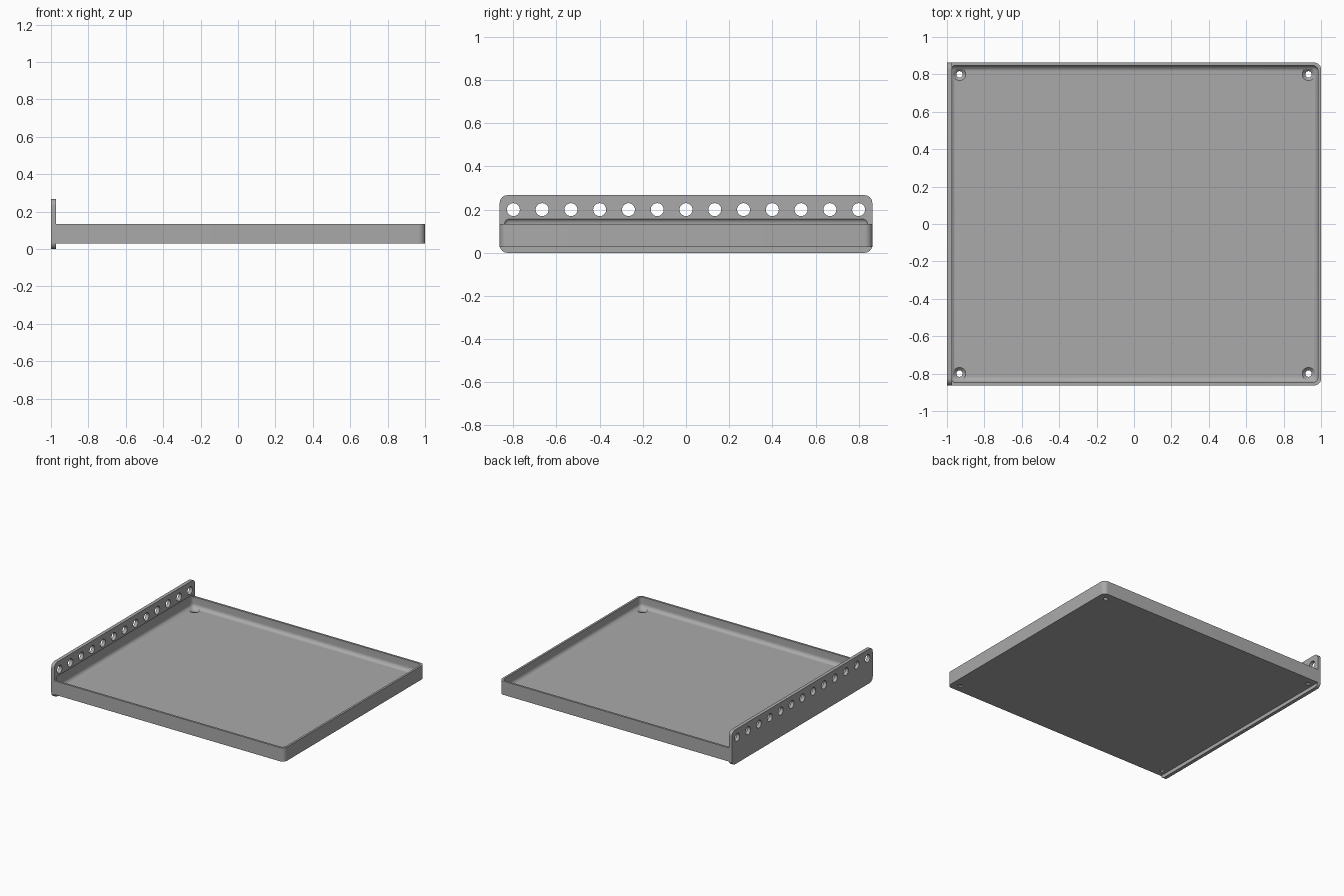
import bpy, bmesh, math
from mathutils import Matrix, Vector

old = bpy.data.objects.get("Cube")
if old:
    bpy.data.objects.remove(old, do_unlink=True)

grey = bpy.data.materials.new("plain grey")
grey.use_nodes = True
colour = (0.4, 0.4, 0.4, 1)
grey.diffuse_color = colour
grey.node_tree.nodes["Principled BSDF"].inputs["Base Color"].default_value = colour

HALF_Y = 0.863
PLATE_X = -0.973


def make_object(name, bm):
    bmesh.ops.recalc_face_normals(bm, faces=bm.faces)
    mesh = bpy.data.meshes.new(name)
    bm.to_mesh(mesh)
    bm.free()
    mesh.materials.append(grey)
    obj = bpy.data.objects.new(name, mesh)
    bpy.context.scene.collection.objects.link(obj)
    return obj


def rounded_box(name, low, high, radius, rule):
    """Box between two corners; edges that satisfy rule(centre, direction) are rounded."""
    low, high = Vector(low), Vector(high)
    bm = bmesh.new()
    bmesh.ops.create_cube(bm, size=1)
    for v in bm.verts:
        v.co = (low + high) / 2 + v.co * (high - low)
    edges = []
    for e in bm.edges:
        a, b = (v.co for v in e.verts)
        if rule((a + b) / 2, (b - a).normalized()):
            edges.append(e)
    bmesh.ops.bevel(bm, geom=edges, offset=radius, segments=8, profile=0.5, affect='EDGES')
    return make_object(name, bm)


def add_cone(bm, centre, r1, r2, depth, rotation=Matrix()):
    bmesh.ops.create_cone(bm, cap_ends=True, segments=32, radius1=r1, radius2=r2,
                          depth=depth, matrix=Matrix.Translation(centre) @ rotation)


def boolean(target, tool, operation):
    mod = target.modifiers.new(operation.lower(), 'BOOLEAN')
    mod.operation, mod.solver, mod.object = operation, 'EXACT', tool
    bpy.context.view_layer.objects.active = target
    bpy.ops.object.modifier_apply(modifier=mod.name)
    bpy.data.objects.remove(tool, do_unlink=True)


# Tray block with rounded far corners, joined to the upright mounting plate
tray = rounded_box("tray_with_mounting_plate", (-0.99, -HALF_Y, 0.028), (1, HALF_Y, 0.134), 0.036,
                   lambda c, d: abs(d.z) > 0.9 and c.x > 0)
plate = rounded_box("mounting_plate", (-1, -HALF_Y, 0), (PLATE_X, HALF_Y, 0.267), 0.036,
                    lambda c, d: abs(d.x) > 0.9)
boolean(tray, plate, 'UNION')

# Hollow with filleted edges, reaching slightly into the plate
hollow = rounded_box("hollow_cutter", (-0.984, -0.847, 0.054), (0.984, 0.847, 0.163), 0.029,
                     lambda c, d: True)
boolean(tray, hollow, 'DIFFERENCE')

# Row of round holes along the plate
bm = bmesh.new()
for i in range(13):
    add_cone(bm, (-0.987, (i - 6) * 0.1333, 0.2), 0.03, 0.03, 0.1,
             Matrix.Rotation(math.pi / 2, 4, 'Y'))
boolean(tray, make_object("plate_hole_cutter", bm), 'DIFFERENCE')

# Countersunk screw holes in the floor corners
bores, sinks = bmesh.new(), bmesh.new()
for x in (-0.933, 0.933):
    for y in (-0.8, 0.8):
        add_cone(bores, (x, y, 0.04), 0.017, 0.017, 0.1)
        add_cone(sinks, (x, y, 0.0465), 0.016, 0.036, 0.02)
boolean(tray, make_object("countersink_cutter", sinks), 'DIFFERENCE')
boolean(tray, make_object("screw_hole_cutter", bores), 'DIFFERENCE')

# Smooth fillets, keep hard edges
bpy.ops.object.select_all(action='DESELECT')
tray.select_set(True)
bpy.context.view_layer.objects.active = tray
bpy.ops.object.shade_smooth_by_angle(angle=math.radians(30))
